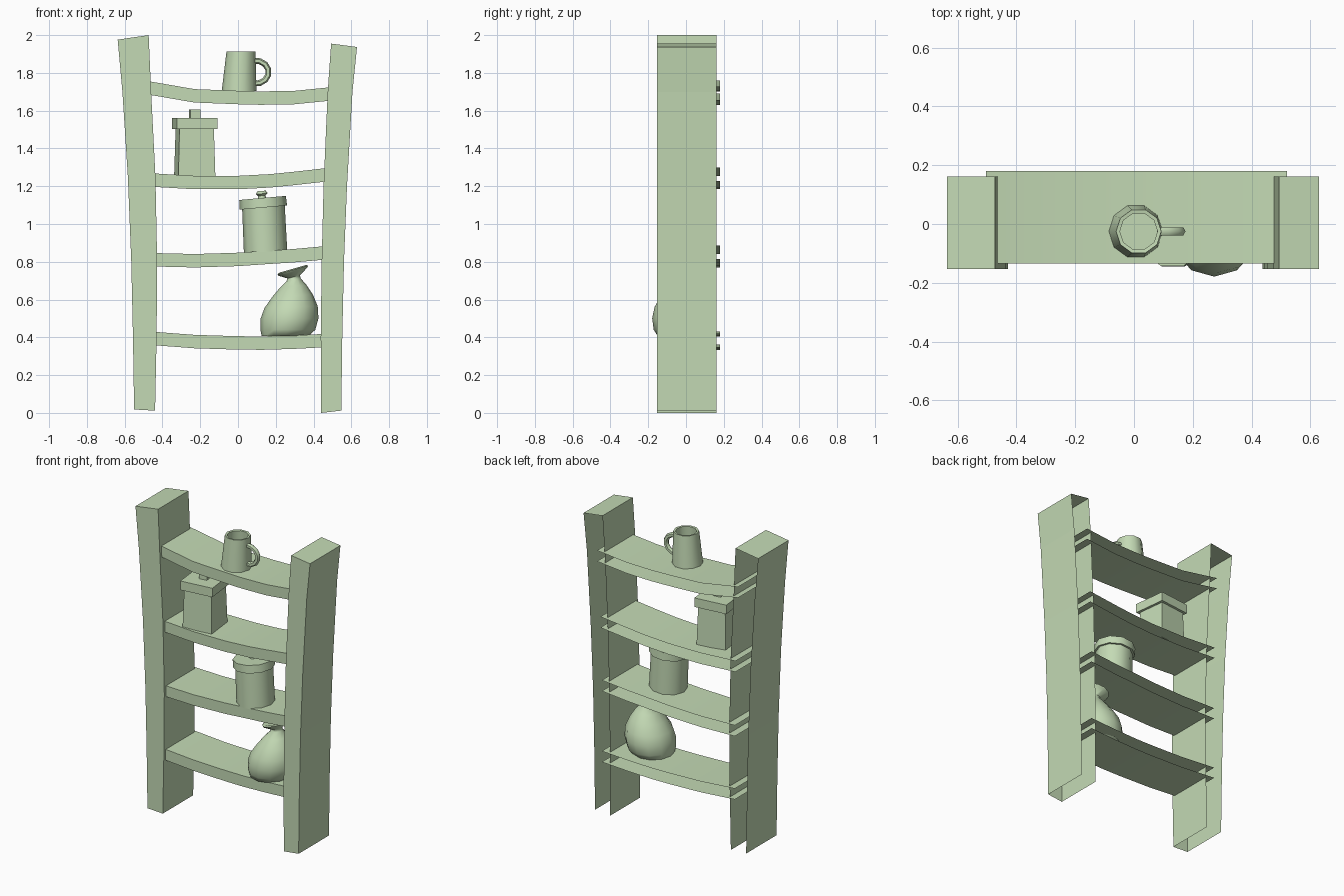
import bpy, bmesh
from math import sin, cos, pi, radians

if "Cube" in bpy.data.objects:
    bpy.data.objects.remove(bpy.data.objects["Cube"])

mat = bpy.data.materials.new("green_paint")
mat.diffuse_color = (0.55, 0.70, 0.46, 1)
mat.use_nodes = True
mat.node_tree.nodes["Principled BSDF"].inputs["Base Color"].default_value = mat.diffuse_color


def loft(name, rings, closed=True, cap_start=False, cap_end=False, smooth=None):
    """Skin a list of equal-length point rings into one object."""
    bm = bmesh.new()
    rows = [[bm.verts.new(p) for p in r] for r in rings]
    n = len(rows[0])
    for a, b in zip(rows, rows[1:]):
        for i in range(n if closed else n - 1):
            j = (i + 1) % n
            bm.faces.new((a[i], a[j], b[j], b[i]))
    if cap_start:
        bm.faces.new(rows[0][::-1])
    if cap_end:
        bm.faces.new(rows[-1])
    bmesh.ops.recalc_face_normals(bm, faces=bm.faces)
    mesh = bpy.data.meshes.new(name)
    bm.to_mesh(mesh)
    bm.free()
    mesh.materials.append(mat)
    ob = bpy.data.objects.new(name, mesh)
    bpy.context.collection.objects.link(ob)
    if smooth:
        bpy.ops.object.select_all(action='DESELECT')
        ob.select_set(True)
        bpy.context.view_layer.objects.active = ob
        bpy.ops.object.shade_smooth_by_angle(angle=radians(smooth))
    return ob


def disc(cx, cy, z, r, n=10, tilt=0, phase=0, sy=1):
    """Polygon ring, tilted about the y axis (right side up), angles in degrees."""
    t, pts = radians(tilt), []
    for i in range(n):
        a = radians(phase) + 2 * pi * i / n
        pts.append((cx + r * cos(a) * cos(t), cy + r * sy * sin(a), z + r * cos(a) * sin(t)))
    return pts


# Side posts: bowed, open at the back and underneath (x left, z left, x right, z right)
posts = {
    "left_post": [(-.55, .018, -.439, .012), (-.556, .4, -.431, .4), (-.565, .8, -.428, .8),
                  (-.583, 1.25, -.437, 1.25), (-.612, 1.7, -.460, 1.7), (-.637, 1.976, -.473, 2.0)],
    "right_post": [(.44, .0, .547, .012), (.438, .4, .552, .4), (.443, .8, .561, .8),
                   (.453, 1.2, .577, 1.2), (.475, 1.7, .606, 1.7), (.493, 1.955, .630, 1.937)],
}
F, B = -.153, .162
for name, rows in posts.items():
    loft(name, [[(xl, B, zl), (xl, F, zl), (xr, F, zr), (xr, B, zr)] for xl, zl, xr, zr in rows],
         closed=False, cap_end=True)

# Sagging shelves: top, front and underside only (x, z of upper edge)
shelves = [
    [(-.48, .432), (-.23, .413), (.0, .406), (.13, .405), (.3, .410), (.485, .420)],
    [(-.48, .847), (-.23, .841), (.0, .848), (.13, .857), (.3, .868), (.485, .885)],
    [(-.485, 1.270), (-.23, 1.255), (.0, 1.255), (.17, 1.264), (.3, 1.277), (.495, 1.299)],
    [(-.503, 1.761), (-.23, 1.714), (.0, 1.705), (.12, 1.702), (.3, 1.705), (.52, 1.727)],
]
for k, prof in enumerate(shelves):
    loft(f"shelf_{k + 1}", [[(x, .18, z), (x, -.134, z), (x, -.134, z - .071), (x, .18, z - .071)]
                            for x, z in prof], closed=False, smooth=30)

# Mug with hollow inside
my = -.025
loft("mug_body", [disc(.006, my, 1.705, .092), disc(.016, my, 1.914, .077),
                  disc(.016, my, 1.912, .064), disc(.010, my, 1.74, .074)],
     cap_start=True, cap_end=True, smooth=40)

# Mug handle: section swept round a half ellipse
handle = []
for i in range(8):
    a = radians(100 - 200 * i / 7)
    handle.append([(.093 + (.069 + .016 * cos(b)) * cos(a), my + .016 * sin(b),
                    1.804 + (.061 + .016 * cos(b)) * sin(a))
                   for b in (2 * pi * j / 6 for j in range(6))])
loft("mug_handle", handle, cap_start=True, cap_end=True, smooth=60)


# Square box with lid and knob, turned slightly
def square(z, s, tilt=0):
    return disc(-.229, -.015, z, s * 2 ** .5 / 2, 4, tilt, 51.6)


loft("box_body", [square(1.253, .197), square(1.52, .182)])
loft("box_lid", [square(1.503, .182), square(1.503, .216), square(1.562, .216)],
     cap_start=True, cap_end=True)
loft("box_knob", [square(1.555, .053), square(1.605, .053)], cap_end=True)

# Round canister with a crooked lid
cy = -.025
loft("canister_body", [disc(.146, cy, .853, .115, tilt=2), disc(.134, cy, 1.105, .113, tilt=4)],
     smooth=40)
loft("canister_lid", [disc(.134, cy, 1.087, .108, tilt=5), disc(.134, cy, 1.087, .126, tilt=5),
                      disc(.130, cy, 1.138, .124, tilt=5)],
     cap_start=True, cap_end=True, smooth=40)
loft("canister_knob", [disc(.127, cy, 1.13, .022, 8, 5), disc(.126, cy, 1.150, .020, 8, 5),
                       disc(.126, cy, 1.160, .031, 8, 5), disc(.125, cy, 1.175, .022, 8, 5)],
     cap_end=True, smooth=50)

# Lumpy tied sack (centre x, z, radius, tilt)
sack = [(.25, .407, .125, 0), (.264, .44, .145, 0), (.273, .50, .153, 0), (.281, .56, .141, 2),
        (.288, .62, .108, 4), (.292, .67, .071, 6), (.295, .705, .038, 10), (.295, .72, .034, 14),
        (.291, .747, .078, 16), (.290, .757, .085, 16), (.290, .763, .072, 16),
        (.294, .745, .025, 16)]
loft("sack", [disc(x, -.02, z, r, 12, t, 0, 1.04) for x, z, r, t in sack],
     cap_start=True, cap_end=True, smooth=65)
